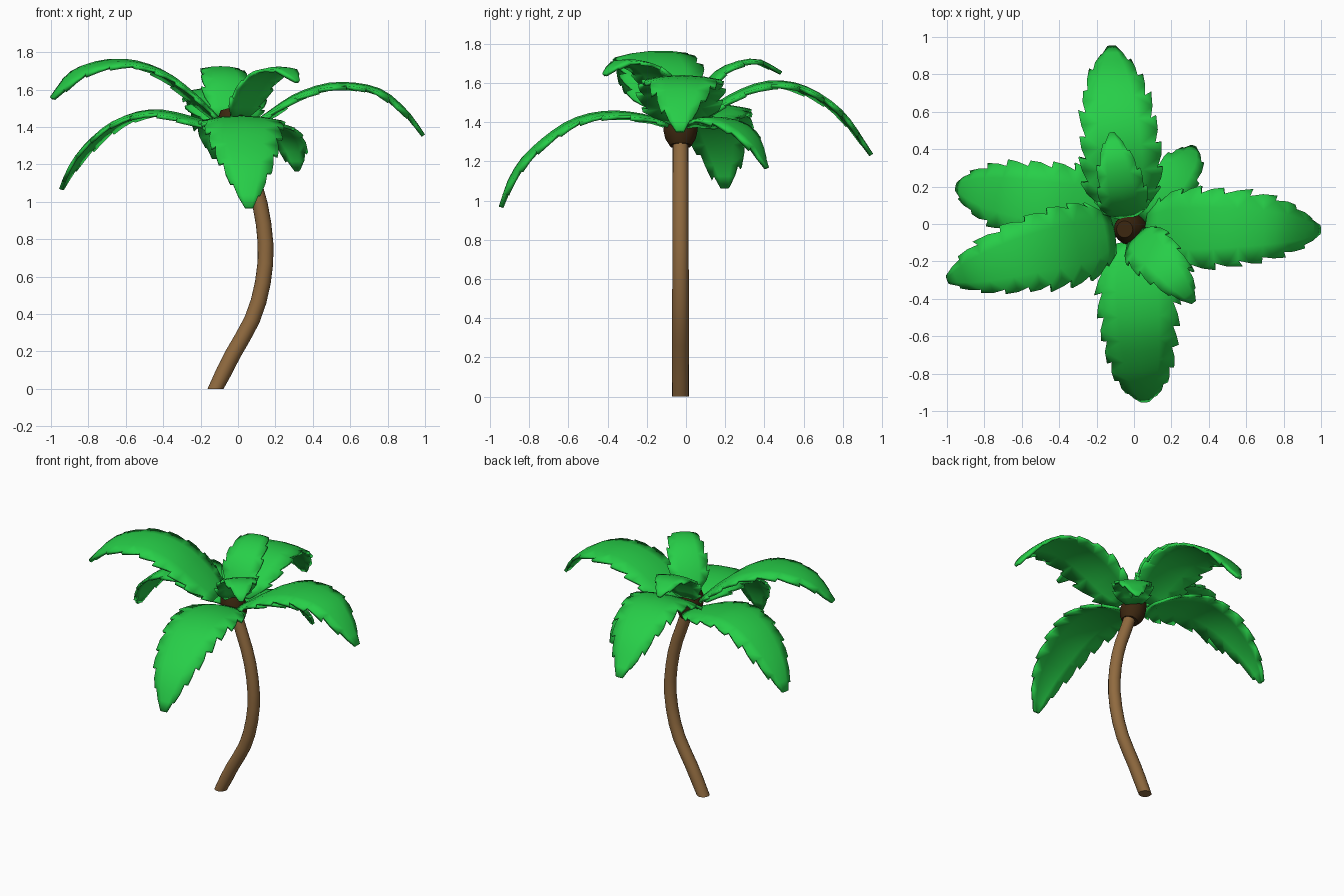
import bpy, bmesh, math, random
from mathutils import Vector

if "Cube" in bpy.data.objects:
    bpy.data.objects.remove(bpy.data.objects["Cube"])

random.seed(4)


def material(name, color):
    m = bpy.data.materials.new(name)
    m.diffuse_color = (*color, 1)
    m.use_nodes = True
    m.node_tree.nodes["Principled BSDF"].inputs["Base Color"].default_value = m.diffuse_color
    return m


BARK = material("bark", (0.28, 0.145, 0.05))
DARK = material("dark_husk", (0.045, 0.02, 0.005))
LEAF = material("leaf_green", (0.02, 0.62, 0.065))


def spline(points, n):
    """Smooth path through the points, resampled to n + 1 even steps."""
    p = [Vector(q) for q in points]
    p = [2 * p[0] - p[1]] + p + [2 * p[-1] - p[-2]]
    dense = []
    for a, b, c, d in zip(p, p[1:], p[2:], p[3:]):
        for k in range(20):
            t = k / 20
            dense.append(0.5 * (2 * b + (c - a) * t + (2 * a - 5 * b + 4 * c - d) * t**2
                                + (3 * b - a - 3 * c + d) * t**3))
    dense.append(p[-2])
    dist = [0]
    for a, b in zip(dense, dense[1:]):
        dist.append(dist[-1] + (b - a).length)
    out, j = [], 0
    for i in range(n + 1):
        s = dist[-1] * i / n
        while j < len(dist) - 2 and dist[j + 1] < s:
            j += 1
        out.append(dense[j].lerp(dense[j + 1], (s - dist[j]) / (dist[j + 1] - dist[j])))
    return out


def lookup(values, t):
    x = t * (len(values) - 1)
    i = min(int(x), len(values) - 2)
    return values[i] + (values[i + 1] - values[i]) * (x - i)


def tangent(path, i):
    return (path[min(i + 1, len(path) - 1)] - path[max(i - 1, 0)]).normalized()


def finish(name, bm, mat, angle):
    bmesh.ops.recalc_face_normals(bm, faces=bm.faces)
    mesh = bpy.data.meshes.new(name)
    bm.to_mesh(mesh)
    bm.free()
    mesh.materials.append(mat)
    ob = bpy.data.objects.new(name, mesh)
    bpy.context.collection.objects.link(ob)
    bpy.ops.object.select_all(action='DESELECT')
    ob.select_set(True)
    bpy.context.view_layer.objects.active = ob
    bpy.ops.object.shade_smooth_by_angle(angle=math.radians(angle))
    return ob


def tube(name, points, radii, n, mat, sides=16, flat_base=False):
    bm = bmesh.new()
    path, rings = spline(points, n), []
    for i, c in enumerate(path):
        d = Vector((0, 0, 1)) if flat_base and i == 0 else tangent(path, i)
        u = Vector((0, 1, 0)).cross(d).normalized()
        v = d.cross(u)
        r = lookup(radii, i / n)
        rings.append([bm.verts.new(c + r * (math.cos(a) * u + math.sin(a) * v))
                      for a in (2 * math.pi * k / sides for k in range(sides))])
    for a, b in zip(rings, rings[1:]):
        for k in range(sides):
            bm.faces.new((a[k], a[k - 1], b[k - 1], b[k]))
    bm.faces.new(rings[0])
    bm.faces.new(rings[-1])
    return finish(name, bm, mat, 40)


PROFILE = [0.5, 0.98, 1.1, 1.1, 1.06, 0.99, 0.88, 0.7, 0.45, 0.12]


def frond(name, points, half_width, teeth=8, thick=0.02, arch=0.12, roll=0):
    """Arched blade whose edges step inward as teeth; roll lifts its right edge."""
    bm = bmesh.new()
    n = teeth * 2                       # two rows per tooth keep the arc smooth
    path, rows = spline(points, n), []
    for i, c in enumerate(path):
        d = tangent(path, i)
        side = d.cross(Vector((0, 0, 1))).normalized()
        up = side.cross(d)
        side, up = (side * math.cos(roll) + up * math.sin(roll),
                    up * math.cos(roll) - side * math.sin(roll))
        w = half_width * lookup(PROFILE, i / n)

        def pt(f, slide=0):
            return bm.verts.new(c + side * w * f - up * w * arch * f * f + d * slide)
        row = {'m': pt(0)}
        for s in (-1, 1):
            row[s, 'half'] = pt(0.5 * s)
            notch = i % 2 == (0 if s > 0 else 1) and 0 < i < n
            row[s, 'in'] = pt((0.86 if notch else 0.97) * s)
            if notch:
                row[s, 'out'] = pt(random.uniform(1.0, 1.06) * s,
                                   random.uniform(-0.05, 0.12) * half_width)
        rows.append(row)
    for a, b in zip(rows, rows[1:]):
        for s in (-1, 1):
            edge = [b[s, 'out'], b[s, 'in']] if (s, 'out') in b else [b[s, 'in']]
            for f in ([a['m'], a[s, 'half'], b[s, 'half'], b['m']],
                      [a[s, 'half'], a[s, 'in']] + edge + [b[s, 'half']]):
                bm.faces.new(f if s > 0 else f[::-1])
    # give the blade thickness below its upper surface
    ob = finish(name, bm, LEAF, 40)
    flip = sum(p.normal.z * p.area for p in ob.data.polygons) < 0
    mod = ob.modifiers.new("thickness", 'SOLIDIFY')
    mod.thickness = thick
    mod.offset = 1 if flip else -1
    return ob


# Curved trunk and dark crown
Y = -0.028
tube("trunk", [(-0.12, Y, 0), (-0.03, Y, 0.18), (0.08, Y, 0.38), (0.135, Y, 0.58),
               (0.147, Y, 0.78), (0.11, Y, 1.02), (0.03, Y, 1.25), (-0.01, Y, 1.38)],
     [0.043, 0.042, 0.04], 14, BARK, flat_base=True)
tube("crown_core", [(0.012, Y, 1.28), (-0.02, Y, 1.39), (-0.05, Y, 1.5)],
     [0.055, 0.078, 0.086, 0.085, 0.08, 0.07, 0.045], 6, DARK)

# Large fronds
BIG = {
    "right_frond": [(0.06, -0.01, 1.41), (0.17, -0.02, 1.49), (0.32, -0.025, 1.585), (0.52, -0.02, 1.64),
                    (0.75, -0.02, 1.61), (0.9, -0.03, 1.495), (1.0, -0.03, 1.36)],
    "front_frond": [(0.0, -0.09, 1.4), (0.01, -0.2, 1.44), (0.02, -0.4, 1.46), (0.03, -0.6, 1.41),
                    (0.045, -0.8, 1.26), (0.055, -0.9, 1.12), (0.06, -0.955, 0.97)],
    "back_frond": [(-0.05, 0.05, 1.42), (-0.06, 0.2, 1.53), (-0.07, 0.4, 1.61), (-0.09, 0.6, 1.59),
                   (-0.11, 0.8, 1.46), (-0.12, 0.955, 1.24)],
    "left_upper_frond": [(-0.1, -0.06, 1.45), (-0.22, -0.085, 1.57), (-0.4, -0.125, 1.705), (-0.62, -0.18, 1.765),
                         (-0.85, -0.25, 1.71), (-1.0, -0.3, 1.56)],
    "left_lower_frond": [(-0.08, 0.05, 1.39), (-0.22, 0.08, 1.45), (-0.45, 0.115, 1.495), (-0.65, 0.145, 1.44),
                         (-0.8, 0.17, 1.32), (-0.9, 0.19, 1.19), (-0.955, 0.2, 1.07)],
}
for name, pts in BIG.items():
    frond(name, pts, 0.2, roll=0.06 if name == "left_upper_frond" else 0)

# Small fronds
SMALL = {
    "small_front_right_frond": [(0.0, -0.06, 1.46), (0.06, -0.12, 1.6), (0.15, -0.21, 1.7),
                                (0.25, -0.33, 1.72), (0.32, -0.42, 1.65)],
    "small_back_right_frond": [(0.03, 0.04, 1.39), (0.12, 0.13, 1.43), (0.22, 0.25, 1.4),
                               (0.29, 0.35, 1.31), (0.32, 0.42, 1.17)],
    "small_back_frond": [(-0.04, 0.03, 1.46), (-0.05, 0.1, 1.6), (-0.07, 0.2, 1.69),
                         (-0.1, 0.36, 1.725), (-0.12, 0.49, 1.66)],
}
for name, pts in SMALL.items():
    frond(name, pts, 0.125, teeth=5, thick=0.018)
